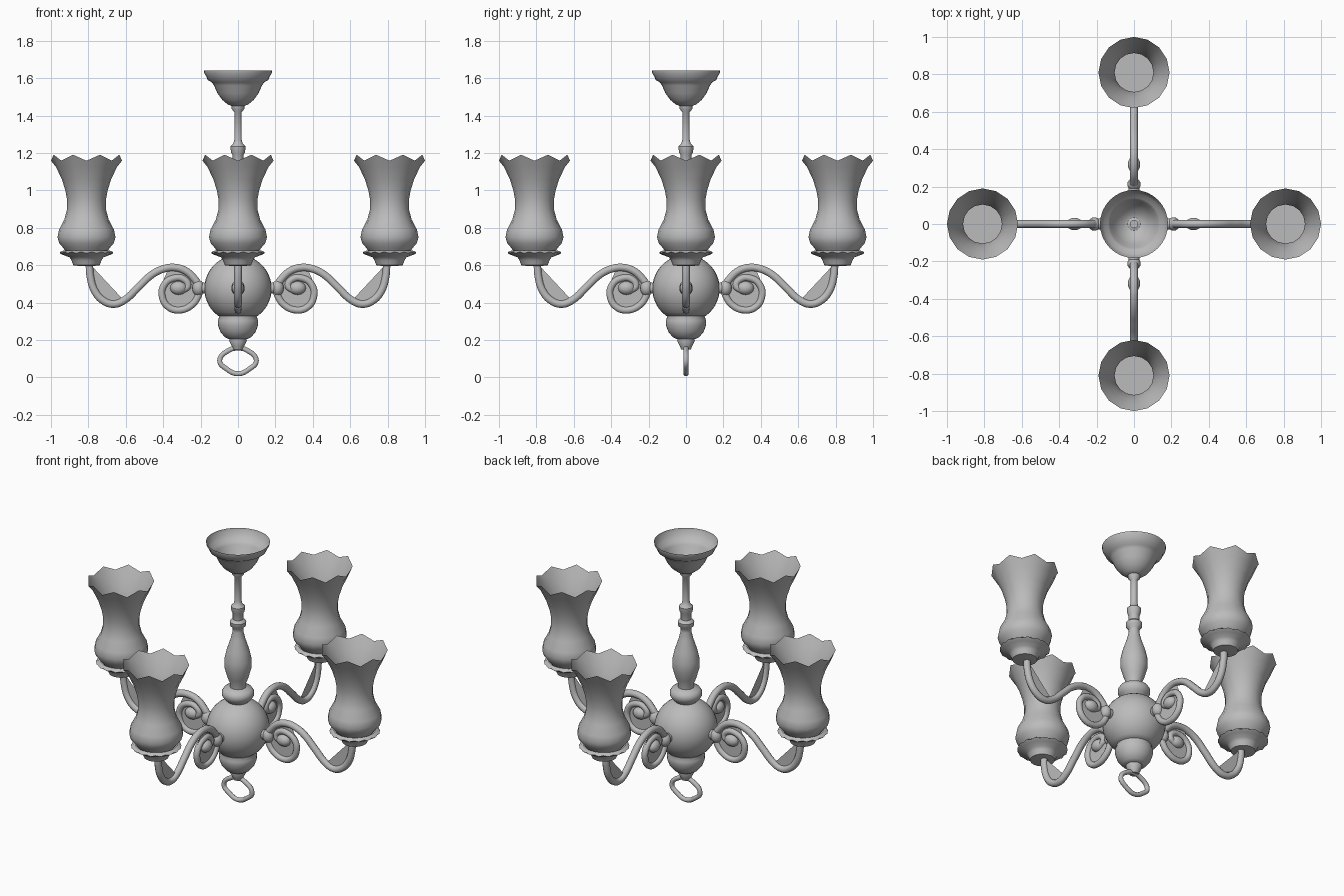
import bpy, bmesh
from math import sin, cos, pi, radians

cube = bpy.data.objects.get("Cube")
if cube:
    bpy.data.objects.remove(cube)

metal = bpy.data.materials.new("plain grey")
metal.use_nodes = True
GREY = (0.5, 0.5, 0.5, 1)
metal.diffuse_color = GREY
metal.node_tree.nodes["Principled BSDF"].inputs["Base Color"].default_value = GREY


def add(name, mesh):
    obj = bpy.data.objects.new(name, mesh)
    bpy.context.collection.objects.link(obj)
    if not mesh.materials:
        mesh.materials.append(metal)
    return obj


def smooth(obj, angle=45):
    bpy.ops.object.select_all(action='DESELECT')
    obj.select_set(True)
    bpy.context.view_layer.objects.active = obj
    bpy.ops.object.shade_smooth_by_angle(angle=radians(angle))


def lathe(name, profile, x=0, segs=32, wave=0, wave_ring=-1):
    """Revolve (radius, z) points; one ring may ripple up and down."""
    bm = bmesh.new()
    rings = []
    for i, (r, z) in enumerate(profile):
        ripple = wave if i == wave_ring % len(profile) else 0
        rings.append([bm.verts.new((x + r * cos(2 * pi * k / segs), r * sin(2 * pi * k / segs),
                                    z + (ripple if k % 2 else -ripple))) for k in range(segs)])
    for a, b in zip(rings, rings[1:]):
        for k in range(segs):
            n = (k + 1) % segs
            bm.faces.new((a[k], a[n], b[n], b[k]))
    bm.faces.new(rings[0][::-1])
    mesh = bpy.data.meshes.new(name)
    bm.to_mesh(mesh)
    bm.free()
    obj = add(name, mesh)
    smooth(obj)
    return obj


def tube(name, points, radius, cyclic=False):
    """Round tube along a smooth path in the xz plane."""
    curve = bpy.data.curves.new(name, 'CURVE')
    curve.dimensions = '3D'
    curve.bevel_depth = radius
    curve.bevel_resolution = 3
    curve.resolution_u = 6
    curve.use_fill_caps = True
    spline = curve.splines.new('BEZIER')
    spline.bezier_points.add(len(points) - 1)
    for p, (x, z) in zip(spline.bezier_points, points):
        p.co = (x, 0, z)
        p.handle_left_type = p.handle_right_type = 'AUTO'
    spline.use_cyclic_u = cyclic
    temp = bpy.data.objects.new("temp", curve)
    bpy.context.collection.objects.link(temp)
    graph = bpy.context.evaluated_depsgraph_get()
    mesh = bpy.data.meshes.new_from_object(temp.evaluated_get(graph))
    bpy.data.objects.remove(temp)
    mesh.name = name
    obj = add(name, mesh)
    smooth(obj, 60)
    return obj


def web(name, points):
    """Flat sheet in the xz plane."""
    mesh = bpy.data.meshes.new(name)
    mesh.from_pydata([(x, 0, z) for x, z in points], [], [range(len(points))])
    return add(name, mesh)


def bead(name, x, z, size):
    bm = bmesh.new()
    bmesh.ops.create_uvsphere(bm, u_segments=16, v_segments=10, radius=1)
    bmesh.ops.scale(bm, vec=size, verts=bm.verts)
    bmesh.ops.translate(bm, vec=(x, 0, z), verts=bm.verts)
    mesh = bpy.data.meshes.new(name)
    bm.to_mesh(mesh)
    bm.free()
    obj = add(name, mesh)
    smooth(obj)
    return obj


# Central column
lathe("ceiling_cup", [(.03, 1.45), (.055, 1.46), (.085, 1.485), (.11, 1.52), (.128, 1.56),
                      (.14, 1.578), (.162, 1.59), (.17, 1.61), (.18, 1.625), (.182, 1.64)])
lathe("stem", [(.03, 1.13), (.03, 1.19), (.038, 1.205), (.04, 1.235), (.025, 1.25), (.02, 1.27),
               (.02, 1.42), (.034, 1.435), (.034, 1.455), (.02, 1.46)])
lathe("baluster", [(.045, .70), (.045, .75), (.06, .79), (.077, .85), (.078, .90), (.065, .96),
                   (.042, 1.03), (.03, 1.08), (.03, 1.10), (.045, 1.115), (.047, 1.14), (.03, 1.155)])
lathe("neck_collar", [(.06, .64), (.08, .66), (.092, .68), (.092, .70), (.08, .72), (.045, .73)])
globe = [(.18 * cos(radians(a)), .475 + .18 * sin(radians(a))) for a in range(-54, 75, 8)]
lathe("globe", globe + [(.02, .65)])
lathe("lower_bowl", [(.05, .205), (.07, .215), (.095, .245), (.107, .28), (.108, .305),
                     (.1, .325), (.106, .34)])
lathe("finial", [(.026, .15), (.032, .165), (.047, .195), (.045, .21), (.05, .22)])

# Hanging loop
tube("pull_loop", [(0, .157), (.045, .147), (.098, .09), (.06, .045), (0, .02),
                   (-.06, .045), (-.098, .09), (-.045, .147)], .014, True)

# One arm, modelled along +x
bend = [(.795, .61), (.79, .54), (.765, .46), (.72, .41), (.665, .392), (.61, .412)]
rise = [(.53, .485), (.46, .55), (.4, .58), (.34, .588), (.28, .57), (.235, .53), (.2, .48)]
scroll = [(.215, .43), (.25, .385), (.31, .36), (.37, .375), (.405, .43), (.395, .495),
          (.345, .53), (.29, .525), (.268, .49), (.295, .468)]
arm = [
    tube("arm", bend + rise, .021),
    tube("scroll", rise[-1:] + scroll, .019),
    web("bend_web", bend),
    web("scroll_web", [(.24, .54), (.3, .575), (.375, .575), (.425, .46)] + scroll[4:0:-1] + [(.215, .48)]),
    bead("scroll_tip", .318, .478, (.045, .033, .036)),
    bead("arm_joint", .212, .478, (.033, .036, .042)),
    bead("arm_socket", .185, .478, (.022, .03, .03)),
    lathe("shade_dish", [(.03, .595), (.07, .6), (.08, .625), (.09, .642), (.125, .655),
                         (.143, .668), (.12, .68)], .81, 32, .004, -2),
    lathe("shade", [(.11, .672), (.122, .69), (.146, .718), (.155, .75), (.147, .79), (.118, .845),
                    (.104, .9), (.104, .95), (.113, 1.0), (.132, 1.06), (.163, 1.125), (.19, 1.175)],
          .81, 16, .016),
]

# Turn copies of the arm to the other three sides
for side, turn in (("back", 90), ("right", 180), ("front", 270)):
    for part in arm:
        twin = add(side + "_" + part.name, part.data)
        twin.rotation_euler.z = radians(turn)
for part in arm:
    part.name = "left_" + part.name
